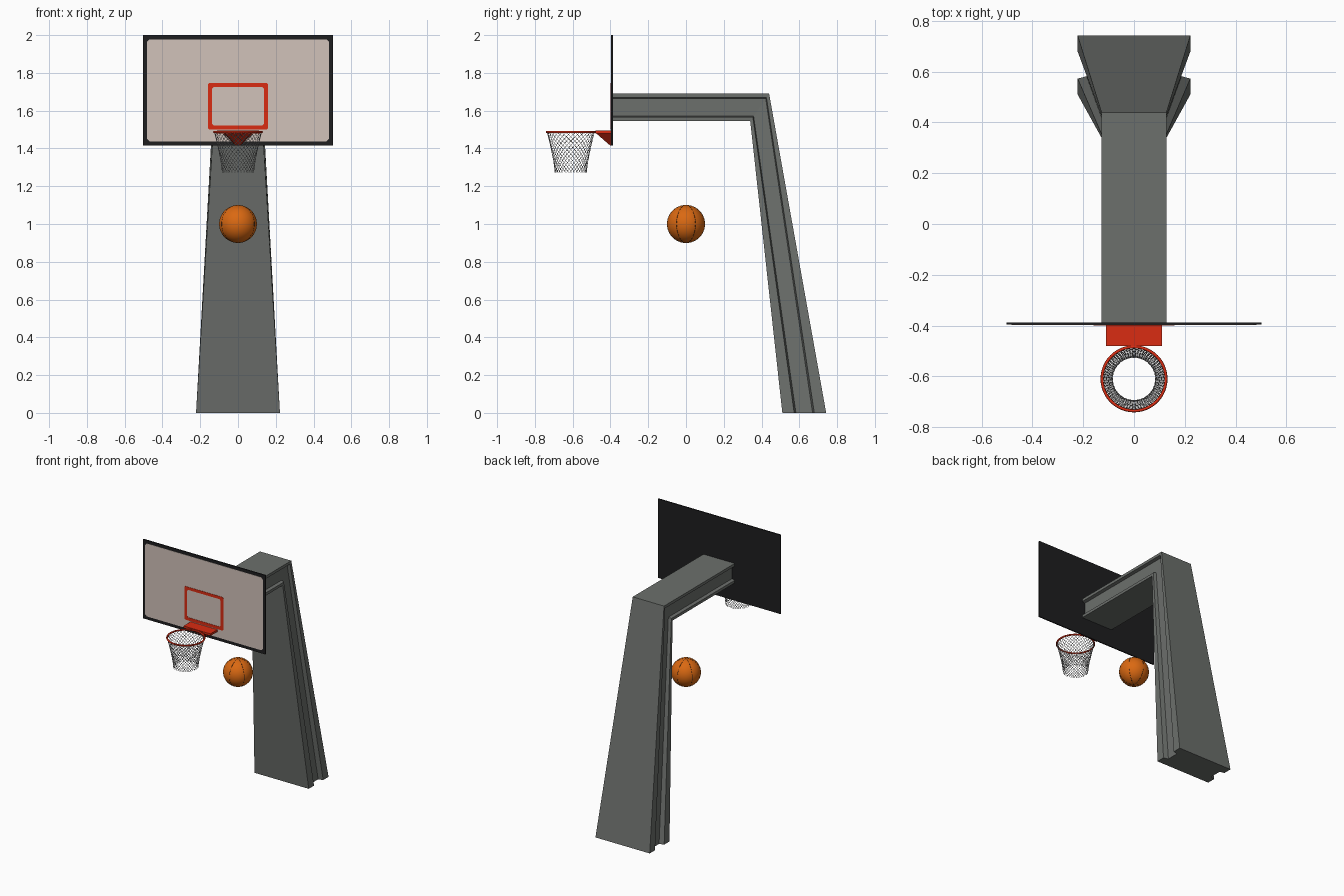
import bpy, bmesh, math
from mathutils import Vector

if "Cube" in bpy.data.objects:
    bpy.data.objects.remove(bpy.data.objects["Cube"])


def mat(name, r, g, b):
    m = bpy.data.materials.new(name)
    m.diffuse_color = (r, g, b, 1)
    m.use_nodes = True
    m.node_tree.nodes["Principled BSDF"].inputs["Base Color"].default_value = m.diffuse_color
    return m


GREY = mat("post grey", 0.15, 0.16, 0.15)
BLACK = mat("board black", 0.013, 0.013, 0.014)
BEIGE = mat("panel beige", 0.64, 0.54, 0.49)
RED = mat("rim red", 0.70, 0.025, 0.006)
WHITE = mat("net grey", 0.55, 0.55, 0.55)
ORANGE = mat("ball orange", 0.70, 0.14, 0.006)
SEAM = mat("seam dark", 0.02, 0.012, 0.008)


def finish(name, bm, material, smooth=False):
    bmesh.ops.recalc_face_normals(bm, faces=bm.faces)
    me = bpy.data.meshes.new(name)
    bm.to_mesh(me)
    bm.free()
    me.materials.append(material)
    for p in me.polygons:
        p.use_smooth = smooth
    ob = bpy.data.objects.new(name, me)
    bpy.context.collection.objects.link(ob)
    return ob


def loft(name, rings, material, closed=False, smooth=False):
    """Skin a list of equal-length point rings; cap the ends unless closed."""
    bm = bmesh.new()
    vs = [[bm.verts.new(p) for p in r] for r in rings]
    n = len(rings[0])
    pairs = list(zip(vs, vs[1:])) + ([(vs[-1], vs[0])] if closed else [])
    for a, b in pairs:
        for i in range(n):
            j = (i + 1) % n
            bm.faces.new((a[i], a[j], b[j], b[i]))
    if not closed:
        bm.faces.new(vs[0])
        bm.faces.new(vs[-1])
    return finish(name, bm, material, smooth)


def rect(hx, z0, z1, c, y):
    """Rectangle in the xz plane with clipped corners."""
    return [(-hx + c, y, z0), (hx - c, y, z0), (hx, y, z0 + c), (hx, y, z1 - c),
            (hx - c, y, z1), (-hx + c, y, z1), (-hx, y, z1 - c), (-hx, y, z0 + c)]


def ring(name, loc, rot, R, r, material, n=48, m=8):
    bpy.ops.mesh.primitive_torus_add(location=loc, rotation=rot, major_radius=R,
                                     minor_radius=r, major_segments=n, minor_segments=m)
    ob = bpy.context.object
    ob.name = name
    ob.data.materials.append(material)
    bpy.ops.object.shade_smooth()


# Post and arm: one grooved section swept through a mitred corner
def section(inner, outer, w, depth, f0, f1):
    side = [(0, w), (f0, w), (f0 + 0.04, w - depth), (f1 - 0.04, w - depth), (f1, w), (1, w)]
    pts = side + [(t, -x) for t, x in reversed(side)]
    a, b = Vector(inner), Vector(outer)
    return [(x, *a.lerp(b, t)) for t, x in pts]


loft("post_and_arm", [
    section((-0.388, 1.545), (-0.388, 1.69), 0.128, 0.022, 0.14, 0.86),
    section((0.34, 1.545), (0.44, 1.69), 0.128, 0.022, 0.14, 0.86),
    section((0.51, 0), (0.742, 0), 0.222, 0.035, 0.27, 0.73)], GREY)

# Backboard with pale panel and target frame
loft("backboard", [rect(0.502, 1.415, 2.0, 0.001, y) for y in (-0.387, -0.396)], BLACK)
loft("backboard_panel", [rect(0.482, 1.438, 1.978, 0.014, y) for y in (-0.395, -0.398)], BEIGE)
loft("target_frame", [
    rect(0.160, 1.500, 1.747, 0.008, -0.397), rect(0.160, 1.500, 1.747, 0.008, -0.400),
    rect(0.138, 1.522, 1.726, 0.010, -0.400), rect(0.138, 1.522, 1.726, 0.010, -0.397)],
    RED, closed=True)

# Rim bracket: flat shelf with a tapering brace below
loft("bracket_shelf", [[(x, -0.397, 1.480), (x, -0.397, 1.495), (x, -0.48, 1.495),
                        (x, -0.48, 1.480)] for x in (-0.11, 0.11)], RED)
loft("bracket_brace", [
    [(-0.08, -0.397, 1.482), (0.08, -0.397, 1.482), (0.07, -0.478, 1.482), (-0.07, -0.478, 1.482)],
    [(-0.012, -0.397, 1.415), (0.012, -0.397, 1.415), (0.012, -0.401, 1.415),
     (-0.012, -0.401, 1.415)]], RED)

# Rim
CY = -0.61
ring("rim", (0, CY, 1.487), (0, 0, 0), 0.126, 0.006, RED)

# Net: two opposite sets of helical cords
net = bpy.data.curves.new("net", 'CURVE')
net.dimensions = '3D'
net.bevel_depth = 0.0013
net.bevel_resolution = 0
STRANDS, STEPS = 32, 18
for d in (-1, 1):
    for k in range(STRANDS):
        sp = net.splines.new('POLY')
        sp.points.add(STEPS)
        for i, p in enumerate(sp.points):
            t = i / STEPS
            a = 2 * math.pi * k / STRANDS + d * t * math.radians(105)
            r = 0.084 + 0.041 * (1 - t) ** 1.35
            p.co = (r * math.cos(a), CY + r * math.sin(a), 1.485 - 0.213 * t, 1)
net.materials.append(WHITE)
bpy.context.collection.objects.link(bpy.data.objects.new("net", net))

# Ball with three meridian seams
bpy.ops.mesh.primitive_uv_sphere_add(segments=48, ring_count=24, radius=0.1, location=(0, 0, 1))
ball = bpy.context.object
ball.name = "ball"
ball.data.materials.append(ORANGE)
bpy.ops.object.shade_smooth()
for k in range(3):
    ring("ball_seam_%d" % (k + 1), (0, 0, 1), (0, math.pi / 2, k * math.pi / 3),
         0.0995, 0.0011, SEAM, 64, 6)
